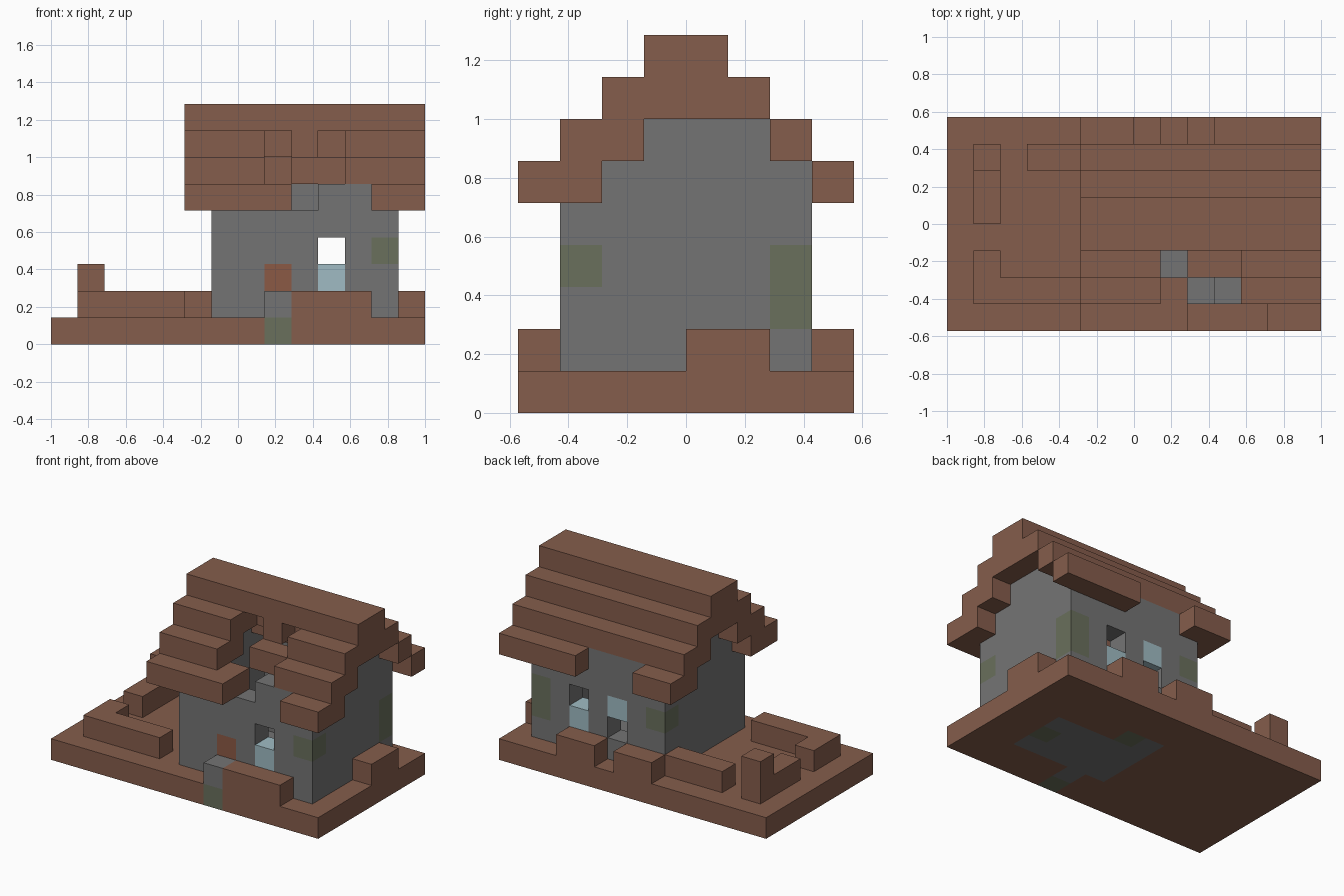
import bpy, bmesh
from math import radians
from mathutils import Vector

cube = bpy.data.objects.get("Cube")
if cube:
    bpy.data.objects.remove(cube, do_unlink=True)

U = 1 / 7                      # block size
NX, NY = 14, 8                 # footprint in blocks


def material(name, r, g, b):
    m = bpy.data.materials.new(name)
    m.use_nodes = True
    m.diffuse_color = (r, g, b, 1)
    m.node_tree.nodes["Principled BSDF"].inputs["Base Color"].default_value = (r, g, b, 1)
    return m


MATS = {
    "brown": material("brown_wood", .235, .11, .072),
    "grey": material("grey_stone", .175, .175, .175),
    "moss": material("mossy_stone", .143, .16, .107),
    "glass": material("pale_blue_glass", .35, .5, .55),
    "rust": material("rust_brown", .26, .1, .06),
}
ORDER = list(MATS)
cells = {}                     # (i, j, k) -> (part, colour)


def span(v):
    return range(v[0], v[1] + 1) if isinstance(v, tuple) else (v,)


def fill(part, colour, i, j, k):
    for a in span(i):
        for b in span(j):
            for c in span(k):
                cells[a, b, c] = (part, colour)


def cut(i, j, k):
    for a in span(i):
        for b in span(j):
            for c in span(k):
                cells.pop((a, b, c), None)


def paint(colour, *spots):
    for s in spots:
        cells[s] = (cells[s][0], colour)


# Ground slab with a stone floor and mossy doorstep
fill("ground_slab", "brown", (0, 13), (0, 7), 0)
fill("stone_floor", "grey", (7, 11), (2, 4), 0)
fill("stone_floor", "grey", (7, 8), 5, 0)
fill("stone_floor", "grey", 8, (0, 1), 0)
paint("moss", (8, 0, 0), (11, 3, 0), (8, 5, 0))

# Low yard walls and post
fill("front_yard_wall", "brown", (1, 4), 1, 1)
fill("front_yard_wall", "brown", 1, 2, 1)
fill("side_yard_wall", "brown", 1, (4, 5), 1)
fill("yard_post", "brown", 1, 6, (1, 2))
fill("back_yard_wall", "brown", (3, 5), 6, 1)
fill("back_planter_right", "brown", (6, 7), 7, 1)
fill("back_planter_left", "brown", (9, 10), 7, 1)
fill("front_planter", "brown", (9, 11), 0, 1)
fill("side_planter", "brown", 13, (4, 5), 1)
fill("doorstep", "grey", 8, 0, 1)

# House walls, hollow inside, with stepped gables
fill("house_walls", "grey", (6, 12), (1, 6), (1, 5))
cut((7, 11), (2, 5), (1, 5))
for i in (6, 12):
    fill("house_walls", "grey", i, (2, 5), 6)

# Roof: two overlapping blocks per step, mirrored front to back
for n in range(3):
    k = 5 + n
    for side in (0, 1):
        outer, inner = (n, n + 1) if side == 0 else (7 - n, 6 - n)
        fill("roof", "brown", (5, 13), outer, k)
        for i in range(5, 14):
            if (i, inner, k) not in cells:
                fill("roof", "brown", i, inner, k)
fill("roof", "brown", (5, 13), (3, 4), 8)

# Damaged gaps in the roof
cut((9, 11), 0, 5)
cut(9, 1, 5)
fill("roof", "brown", 8, 1, 5)
cut((8, 10), 1, 6)
cut(8, 2, 6)
cut((8, 10), 2, 7)
cut(8, 3, 7)
cut(10, 3, 7)
cut((7, 9), 7, 5)
cut(13, 6, 5)
cut(13, 5, 6)

# Windows and openings
for j in (1, 6):
    cut(10, j, 3)
    fill("window_glass", "glass", 10, j, 2)
cut(8, 6, 2)
fill("window_glass", "glass", 8, 6, 3)
paint("rust", (8, 1, 2))

# Mossy corner stones
paint("moss", (12, 1, 3), (12, 6, 2), (12, 6, 3), (6, 6, 3))


def build(part):
    """Mesh the exposed block faces of one part."""
    bm = bmesh.new()
    for cell, (owner, colour) in cells.items():
        if owner != part:
            continue
        centre = Vector(cell) + Vector((.5, .5, .5))
        for axis in range(3):
            for sign in (-1, 1):
                n = Vector((0, 0, 0))
                n[axis] = sign
                if tuple(int(c + d) for c, d in zip(cell, n)) in cells:
                    continue
                u = Vector((0, 0, 0))
                u[(axis + 1) % 3] = .5
                v = n.cross(u)
                corners = [centre + n / 2 + d for d in (-u - v, u - v, u + v, v - u)]
                f = bm.faces.new([bm.verts.new(((c.x - NX / 2) * U, (c.y - NY / 2) * U, c.z * U))
                                  for c in corners])
                f.material_index = ORDER.index(colour)
    bmesh.ops.remove_doubles(bm, verts=bm.verts, dist=U / 100)
    bmesh.ops.dissolve_limit(bm, angle_limit=radians(1), verts=bm.verts, edges=bm.edges,
                             delimit={'MATERIAL'})
    mesh = bpy.data.meshes.new(part)
    bm.to_mesh(mesh)
    bm.free()
    for name in ORDER:
        mesh.materials.append(MATS[name])
    bpy.context.collection.objects.link(bpy.data.objects.new(part, mesh))


for part in sorted({owner for owner, _ in cells.values()}):
    build(part)
